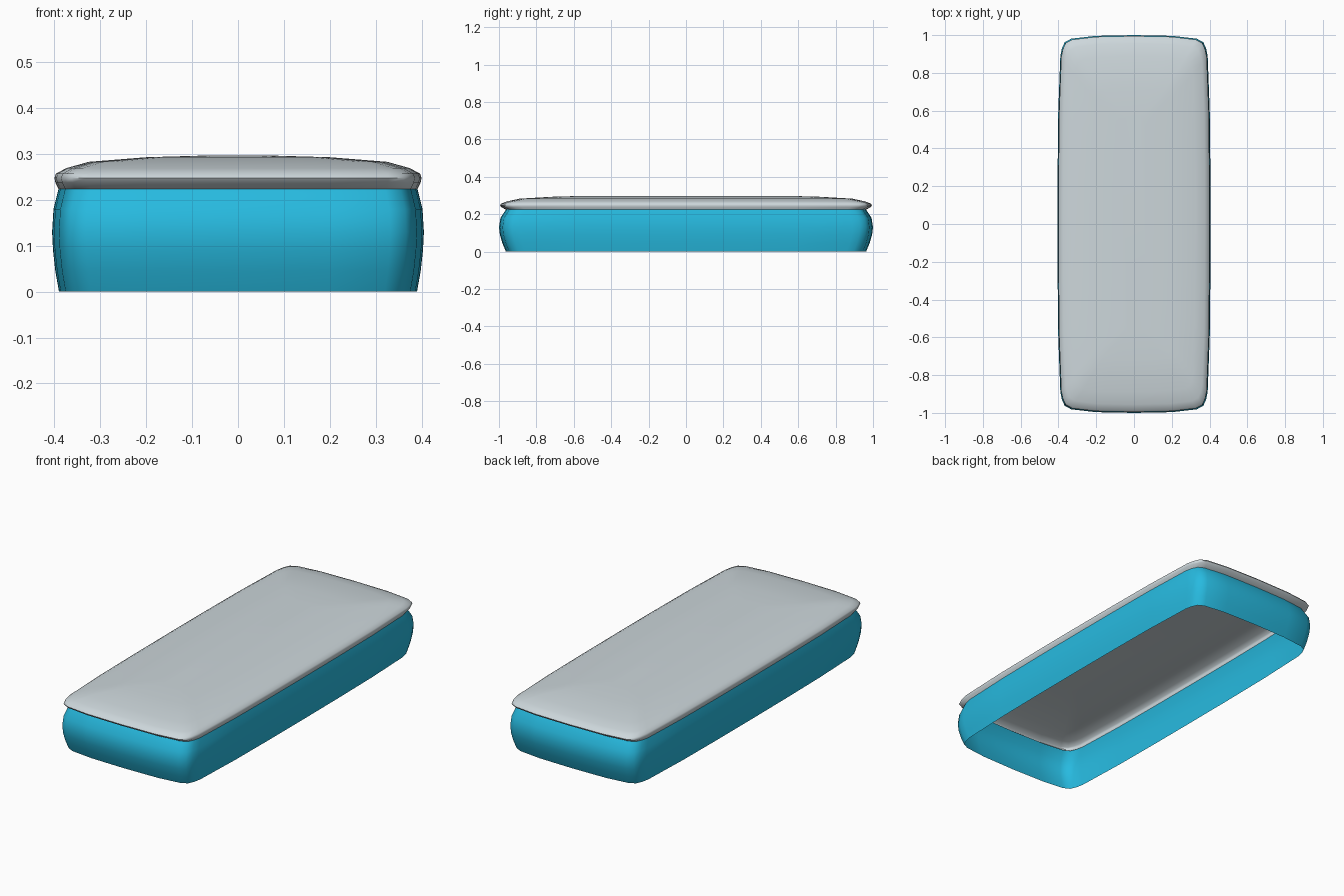
import bpy, bmesh, math

if "Cube" in bpy.data.objects:
    bpy.data.objects.remove(bpy.data.objects["Cube"])

def material(name, rgb):
    m = bpy.data.materials.new(name)
    m.diffuse_color = (*rgb, 1)
    m.use_nodes = True
    m.node_tree.nodes["Principled BSDF"].inputs["Base Color"].default_value = m.diffuse_color
    return m

# One quarter of the softly bowed rectangular outline, in unit half-sizes
QUARTER = [(1.0, 0.0), (0.998, 0.3), (0.99, 0.6), (0.963, 0.89), (0.942, 0.93),
           (0.905, 0.963), (0.82, 0.981), (0.5, 0.996), (0.0, 1.0)]

def outline():
    q = QUARTER
    pts = q[:-1]
    pts = pts + [(-x, y) for x, y in reversed(q[1:])]
    return pts + [(-x, -y) for x, y in pts]

def loft(name, rings, mat, cap_top=False):
    """Skin a stack of (half_x, half_y, z) outlines."""
    bm = bmesh.new()
    loops = []
    for hx, hy, z in rings:
        loops.append([bm.verts.new((x * hx, y * hy, z)) for x, y in outline()])
    n = len(loops[0])
    for a, b in zip(loops, loops[1:]):
        for i in range(n):
            j = (i + 1) % n
            bm.faces.new((a[i], a[j], b[j], b[i]))
    if cap_top:
        bm.faces.new(loops[-1])
    bmesh.ops.remove_doubles(bm, verts=bm.verts, dist=1e-6)
    me = bpy.data.meshes.new(name)
    bm.to_mesh(me)
    bm.free()
    me.materials.append(mat)
    ob = bpy.data.objects.new(name, me)
    bpy.context.collection.objects.link(ob)
    bpy.context.view_layer.objects.active = ob
    ob.select_set(True)
    bpy.ops.object.shade_smooth_by_angle(angle=math.radians(60))
    ob.select_set(False)
    return ob

blue = material("bright blue", (0.02, 0.49, 0.74))
grey = material("pale grey", (0.61, 0.68, 0.71))

# Bulging side wall, open above and below
loft("side_wall", [(0.390, 0.963, 0.0), (0.398, 0.982, 0.045), (0.403, 0.995, 0.09),
                   (0.405, 1.0, 0.13), (0.402, 0.992, 0.18), (0.391, 0.963, 0.224)], blue)

# Thin domed lid with an overhanging rounded lip
loft("lid", [(0.391, 0.963, 0.224), (0.398, 0.988, 0.238), (0.400, 0.995, 0.248),
             (0.397, 0.988, 0.257), (0.375, 0.955, 0.269), (0.325, 0.89, 0.283),
             (0.20, 0.72, 0.293), (0.06, 0.58, 0.297)], grey, True)
